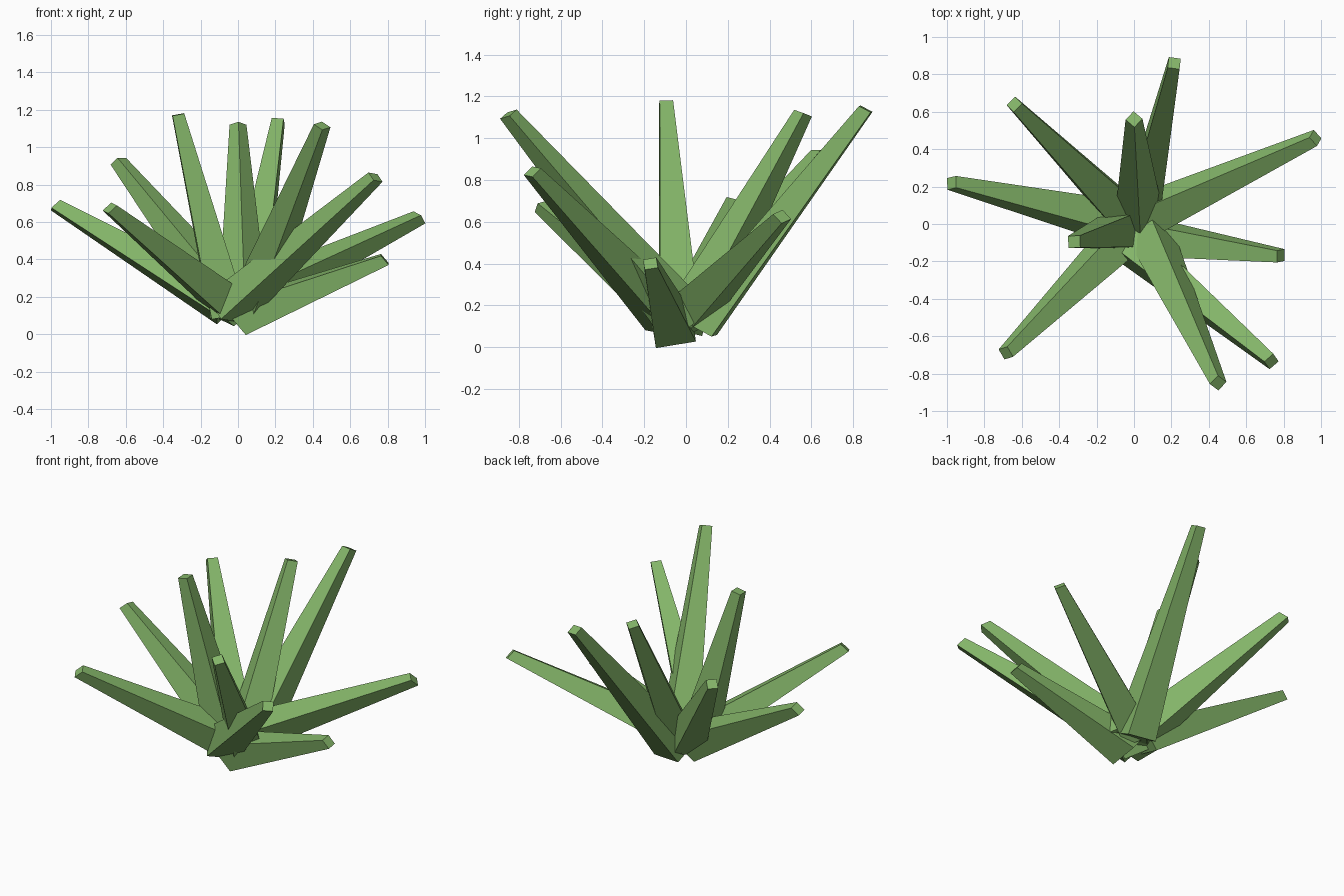
import bpy, bmesh, math
from mathutils import Vector, Matrix

if "Cube" in bpy.data.objects:
    bpy.data.objects.remove(bpy.data.objects["Cube"])

green = bpy.data.materials.new("leaf_green")
green.diffuse_color = (0.23, 0.46, 0.14, 1)
green.use_nodes = True
green.node_tree.nodes["Principled BSDF"].inputs["Base Color"].default_value = green.diffuse_color

BASE, TIP = 0.097, 0.032   # half widths of the square section
LIFT = 0.4                 # how far the end faces turn towards the sky


def leaf(name, base, tip, roll):
    """Square tapered blade from base centre to tip centre, rolled about its axis."""
    base, tip = Vector(base), Vector(tip)
    z = Vector((0, 0, 1))
    n = ((tip - base).normalized() + LIFT * z).normalized()
    side = Matrix.Rotation(math.radians(roll), 3, n) @ n.cross(z).normalized()
    up = side.cross(n)
    bm = bmesh.new()
    rings = []
    for centre, half in ((base, BASE), (tip, TIP)):
        rings.append([bm.verts.new(centre + half * (a * side + b * up))
                      for a, b in ((-1, -1), (1, -1), (1, 1), (-1, 1))])
    lower, upper = rings
    bm.faces.new(lower[::-1])
    bm.faces.new(upper)
    for i in range(4):
        j = (i + 1) % 4
        bm.faces.new((lower[i], lower[j], upper[j], upper[i]))
    bmesh.ops.recalc_face_normals(bm, faces=bm.faces)
    mesh = bpy.data.meshes.new(name)
    bm.to_mesh(mesh)
    bm.free()
    mesh.materials.append(green)
    bpy.context.collection.objects.link(bpy.data.objects.new(name, mesh))


# Leaves fanning out of the centre: base, tip, roll
leaves = [
    ((0.04, 0.05, 0.10), (0.215, 0.86, 1.14), 5),
    ((0.03, 0.01, 0.11), (0.0, 0.56, 1.12), 45),
    ((-0.03, 0.00, 0.15), (0.97, 0.46, 0.625), 25),
    ((-0.02, -0.06, 0.085), (0.785, -0.17, 0.40), 12),
    ((-0.06, -0.07, 0.13), (0.735, -0.735, 0.84), -12),
    ((0.06, 0.0, 0.12), (0.45, -0.85, 1.115), 25),
    ((0.0, -0.01, 0.13), (-0.685, -0.69, 0.675), -20),
    ((-0.05, -0.03, 0.10), (-0.32, -0.095, 1.175), -11),
    ((-0.04, 0.0, 0.14), (-0.975, 0.22, 0.69), 20),
    ((-0.02, 0.02, 0.15), (-0.64, 0.64, 0.925), 0),
]
for i, (b, t, r) in enumerate(leaves):
    leaf(f"leaf_{i + 1:02d}", b, t, r)
